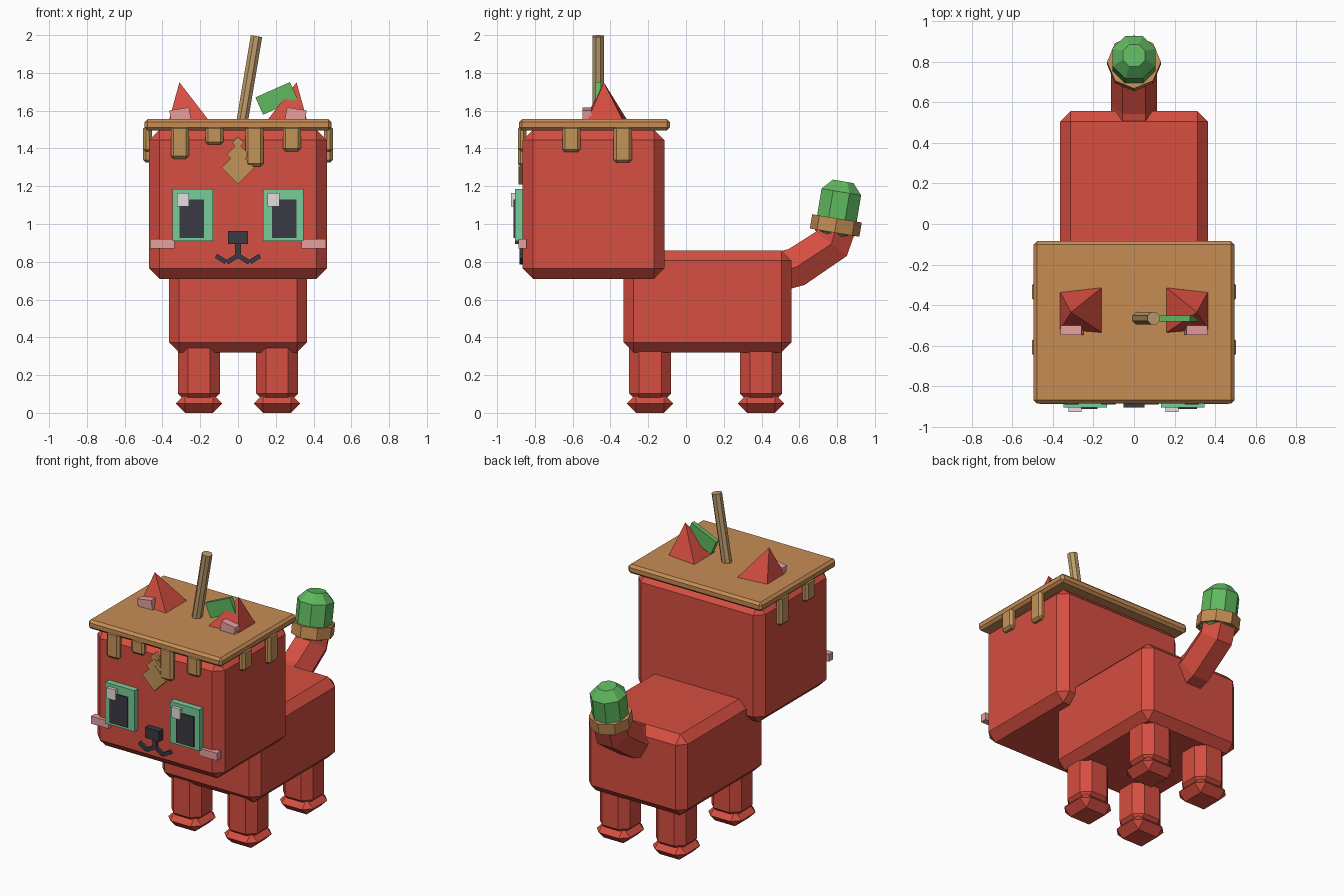
import bpy, bmesh, math
from mathutils import Vector, Matrix

if "Cube" in bpy.data.objects:
    bpy.data.objects.remove(bpy.data.objects["Cube"])


def srgb(r, g, b):
    f = lambda c: c / 12.92 if c <= 0.04045 else ((c + 0.055) / 1.055) ** 2.4
    return (f(r / 255), f(g / 255), f(b / 255), 1)


def material(name, *rgb):
    m = bpy.data.materials.new(name)
    m.diffuse_color = srgb(*rgb)
    m.use_nodes = True
    m.node_tree.nodes["Principled BSDF"].inputs["Base Color"].default_value = m.diffuse_color
    return m


RED = material("red", 214, 78, 65)
BROWN = material("brown", 198, 140, 84)
TAN = material("tan", 196, 148, 88)
WOOD = material("wood", 190, 156, 108)
GREEN = material("green", 96, 184, 96)
MINT = material("mint", 120, 204, 154)
PINK = material("pink", 230, 160, 158)
DARK = material("dark", 58, 58, 68)
WHITE = material("white", 232, 224, 224)


def finish(name, bm, mat):
    bmesh.ops.recalc_face_normals(bm, faces=bm.faces[:])
    me = bpy.data.meshes.new(name)
    bm.to_mesh(me)
    bm.free()
    me.materials.append(mat)
    ob = bpy.data.objects.new(name, me)
    bpy.context.collection.objects.link(ob)
    return ob


def box(name, mat, x, y, z, bevel=0, tilt=0):
    """Box from (min, max) ranges, chamfered, tilted in the front plane."""
    bm = bmesh.new()
    size = [r[1] - r[0] for r in (x, y, z)]
    mid = Vector([(r[0] + r[1]) / 2 for r in (x, y, z)])
    bmesh.ops.create_cube(bm, size=1)
    bmesh.ops.scale(bm, vec=size, verts=bm.verts)
    if bevel:
        bmesh.ops.bevel(bm, geom=bm.edges[:], offset=bevel, segments=1,
                        affect='EDGES', clamp_overlap=True)
    bm.transform(Matrix.Translation(mid) @ Matrix.Rotation(math.radians(tilt), 4, 'Y'))
    return finish(name, bm, mat)


def skin(name, mat, rings):
    """Join equal rings of points into a closed tube."""
    bm = bmesh.new()
    vs = [[bm.verts.new(p) for p in ring] for ring in rings]
    n = len(vs[0])
    for a, b in zip(vs, vs[1:]):
        for i in range(n):
            bm.faces.new((a[i], a[(i + 1) % n], b[(i + 1) % n], b[i]))
    bm.faces.new(vs[0][::-1])
    bm.faces.new(vs[-1])
    return finish(name, bm, mat)


def lathe(name, mat, origin, rot, profile, sides, phase=0):
    """Turn (height, radius) pairs around a tilted axis."""
    m = Matrix.Translation(origin) @ rot
    rings = []
    for t, r in profile:
        angles = [2 * math.pi * (i + phase) / sides for i in range(sides)]
        rings.append([m @ Vector((r * math.cos(a), r * math.sin(a), t)) for a in angles])
    return skin(name, mat, rings)


# Body and head
box("body", RED, (-0.365, 0.365), (-0.33, 0.558), (0.32, 0.86), 0.053)
box("head", RED, (-0.47, 0.47), (-0.865, -0.115), (0.71, 1.50), 0.055)

# Legs and feet
for side, sx in (("left", -1), ("right", 1)):
    for end, cy in (("front", -0.19), ("back", 0.397)):
        cx = sx * 0.207
        box(f"{end}_{side}_leg", RED, (cx - 0.111, cx + 0.111),
            (cy - 0.111, cy + 0.111), (0.05, 0.40), 0.052)
        box(f"{end}_{side}_foot", RED, (cx - 0.123, cx + 0.123),
            (cy - 0.123, cy + 0.123), (0, 0.10), 0.0495)

# Slab on the head with drips
box("head_slab", BROWN, (-0.495, 0.495), (-0.885, -0.085), (1.495, 1.555), 0.016)
for i, (cx, low) in enumerate([(-0.308, 1.345), (-0.125, 1.42), (0.087, 1.305), (0.285, 1.385)]):
    box(f"front_drip_{i + 1}", TAN, (cx - 0.048, cx + 0.048), (-0.89, -0.845), (low, 1.52), 0.015)
for side, sx in (("left", -1), ("right", 1)):
    for i, (cy, low) in enumerate([(-0.607, 1.38), (-0.335, 1.325)]):
        box(f"{side}_drip_{i + 1}", TAN, sorted((sx * 0.455, sx * 0.502)),
            (cy - 0.048, cy + 0.048), (low, 1.52), 0.015)

# Stacked diamonds on the forehead
for i, (cz, r, d) in enumerate([(1.298, 0.062, 0.886), (1.367, 0.042, 0.884), (1.43, 0.023, 0.882)]):
    box(f"forehead_diamond_{i + 1}", TAN, (-r, r), (-d, -0.85), (cz - r, cz + r), 0, 45)

# Eyes, cheeks and ears
for side, sx in (("left", -1), ("right", 1)):
    cx = sx * 0.24
    px = sx * 0.245
    hx = -0.291 if sx < 0 else 0.187
    box(f"{side}_eye", MINT, (cx - 0.108, cx + 0.108), (-0.905, -0.85), (0.91, 1.185))
    box(f"{side}_pupil", DARK, (px - 0.066, px + 0.066), (-0.912, -0.90), (0.927, 1.13))
    box(f"{side}_eye_highlight", WHITE, (hx - 0.032, hx + 0.032), (-0.926, -0.90), (1.092, 1.163))
    box(f"{side}_cheek", PINK, sorted((sx * 0.335, sx * 0.465)), (-0.888, -0.845), (0.87, 0.92))

    bm = bmesh.new()
    base = [(0.148, -0.305), (0.148, -0.543), (0.368, -0.525), (0.368, -0.33)]
    quad = [bm.verts.new((sx * x, y, 1.54)) for x, y in base]
    tip = bm.verts.new((sx * 0.31, -0.435, 1.75))
    bm.faces.new(quad)
    for i in range(4):
        bm.faces.new((quad[i], quad[(i + 1) % 4], tip))
    finish(f"{side}_ear", bm, RED)
    ix = sx * 0.305
    box(f"{side}_inner_ear", PINK, (ix - 0.053, ix + 0.053), (-0.547, -0.50),
        (1.53, 1.61), 0, sx * 9)

# Nose and mouth
box("nose", DARK, (-0.052, 0.052), (-0.906, -0.85), (0.893, 0.963))
box("mouth_stem", DARK, (-0.015, 0.015), (-0.882, -0.85), (0.82, 0.90))
for side, sx in (("left", -1), ("right", 1)):
    for part, cx, cz, t in (("inner", 0.033, 0.813, 32), ("outer", 0.09, 0.815, -32)):
        cx *= sx
        box(f"{side}_{part}_mouth", DARK, (cx - 0.031, cx + 0.031), (-0.882, -0.85),
            (cz - 0.012, cz + 0.012), 0, sx * t)

# Stick and leaf on top
lathe("stick", WOOD, (0.02, -0.465, 1.53), Matrix.Rotation(math.radians(9.5), 4, 'Y'),
      [(0, 0.033), (0.471, 0.033)], 8, 0.5)
box("leaf", GREEN, (0.104, 0.304), (-0.48, -0.45), (1.615, 1.715), 0, -24)

# Bent tail: hexagonal tube along a path, given as (y, z, lean angle of the ring)
rings = []
for y, z, lean in [(0.46, 0.74, 15), (0.585, 0.772, 24), (0.77, 0.895, 52), (0.795, 0.98, 80)]:
    a = math.radians(lean)
    up = Vector((0, -math.sin(a), math.cos(a)))
    rings.append([Vector((0.114 * math.cos(k * math.pi / 3), y, z))
                  + up * 0.12 * math.sin(k * math.pi / 3) for k in range(6)])
skin("tail", RED, rings)

# Tail band and cactus tip, leaning backwards
lean = Matrix.Rotation(math.radians(-9.5), 4, 'X')
lathe("tail_band", BROWN, (0, 0.793, 0.992), lean, [(-0.038, 0.133), (0.038, 0.133)], 8)
lathe("tail_tip", GREEN, (0, 0.805, 1.066), lean,
      [(-0.17, 0.05), (-0.115, 0.115), (0.105, 0.115), (0.162, 0.06)], 8, 0.5)
